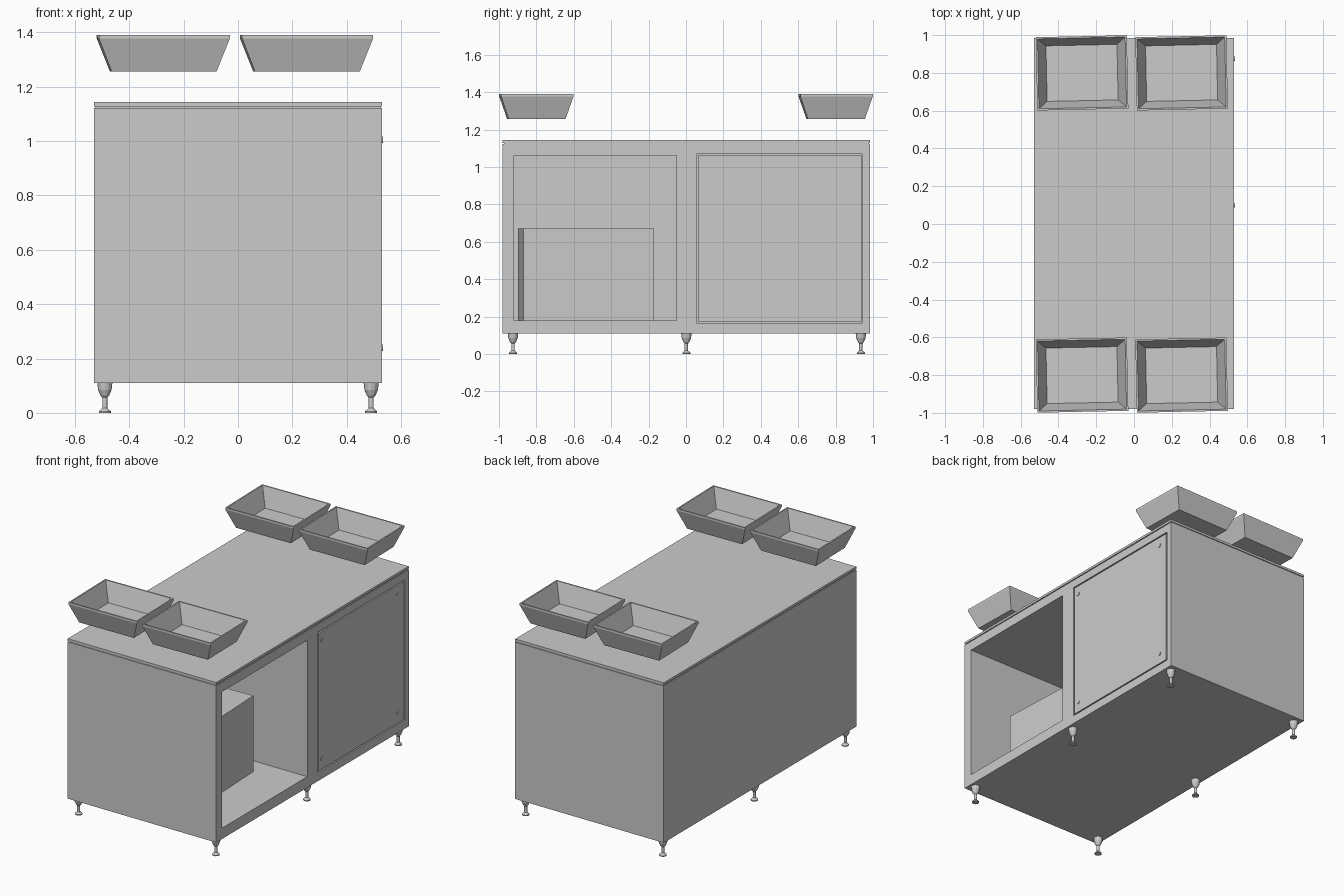
import bpy, bmesh, math
from mathutils import Matrix

default = bpy.data.objects.get("Cube")
if default:
    bpy.data.objects.remove(default, do_unlink=True)

grey = bpy.data.materials.new("plain grey")
grey.use_nodes = True
GREY = (0.6, 0.6, 0.6, 1)
grey.diffuse_color = GREY
grey.node_tree.nodes["Principled BSDF"].inputs["Base Color"].default_value = GREY


def finish(name, bm):
    bmesh.ops.recalc_face_normals(bm, faces=bm.faces)
    mesh = bpy.data.meshes.new(name)
    bm.to_mesh(mesh)
    bm.free()
    mesh.materials.append(grey)
    obj = bpy.data.objects.new(name, mesh)
    bpy.context.collection.objects.link(obj)
    return obj


def box(name, x, y, z):
    """Box from (low, high) ranges on each axis."""
    bm = bmesh.new()
    size = [r[1] - r[0] for r in (x, y, z)]
    mid = [(r[0] + r[1]) / 2 for r in (x, y, z)]
    bmesh.ops.create_cube(bm, size=1, matrix=Matrix.Translation(mid) @ Matrix.Diagonal(size + [1]))
    return finish(name, bm)


def cut(obj, cutter):
    mod = obj.modifiers.new("cut", 'BOOLEAN')
    mod.operation = 'DIFFERENCE'
    mod.solver = 'EXACT'
    mod.object = cutter
    bpy.context.view_layer.objects.active = obj
    bpy.ops.object.modifier_apply(modifier=mod.name)
    bpy.data.objects.remove(cutter, do_unlink=True)


# Cabinet body with an open bay and a shallow door recess on the left side
X, FRONT, BACK = 0.53, -0.98, 0.985
body = box("cabinet_body", (-X, X), (FRONT, BACK), (0.11, 1.122))
cut(body, box("bay_cutter", (-0.5, 0.6), (-0.92, -0.05), (0.18, 1.06)))
cut(body, box("door_cutter", (0.51, 0.6), (0.055, 0.945), (0.165, 1.07)))

# Worktop above a thin shadow gap
box("worktop_gap", (-X + 0.006, X - 0.006), (FRONT + 0.006, BACK - 0.006), (1.12, 1.13))
box("worktop", (-X, X), (FRONT, BACK), (1.128, 1.143))

# Door panel with its four corner fixings
box("door_panel", (0.505, X), (0.063, 0.937), (0.173, 1.062))
for y in (0.1, 0.875):
    for z in (0.24, 1.005):
        bm = bmesh.new()
        bmesh.ops.create_cone(bm, cap_ends=True, segments=12, radius1=0.012, radius2=0.012, depth=0.008,
                              matrix=Matrix.Translation((X, y, z)) @ Matrix.Rotation(math.pi / 2, 4, 'Y'))
        finish("door_fixing", bm)

# Slightly turned storage box inside the bay
crate = box("storage_box", (-0.7, 0), (0, 0.7), (0.178, 0.67))
crate.location = (0.26, -0.87, 0)
crate.rotation_euler.z = math.radians(2.4)


# Turned feet
PROFILE = [(0.022, 0), (0.022, 0.006), (0.009, 0.018), (0.009, 0.056),
           (0.016, 0.064), (0.025, 0.085), (0.028, 0.112)]


def foot(x, y):
    bm = bmesh.new()
    n = 12
    rings = [[bm.verts.new((x + r * math.cos(math.tau * i / n), y + r * math.sin(math.tau * i / n), z))
              for i in range(n)] for r, z in PROFILE]
    for low, high in zip(rings, rings[1:]):
        for i in range(n):
            j = (i + 1) % n
            bm.faces.new((low[i], low[j], high[j], high[i]))
    bm.faces.new(rings[0])
    bm.faces.new(rings[-1])
    finish("foot", bm)


for x in (-0.49, 0.49):
    for y in (-0.925, 0.002, 0.935):
        foot(x, y)


# Open trays with sloping walls, hovering above the worktop corners
def tray(x, y):
    bm = bmesh.new()
    # half width, half depth, height: outer base, outer rim, inner rim, inner floor
    loops = [(0.193, 0.152, 1.256), (0.241, 0.194, 1.378), (0.241, 0.194, 1.39),
             (0.232, 0.185, 1.39), (0.188, 0.147, 1.268)]
    rings = [[bm.verts.new((sx * w, sy * d, z)) for sx, sy in ((-1, -1), (1, -1), (1, 1), (-1, 1))]
             for w, d, z in loops]
    for low, high in zip(rings, rings[1:]):
        for i in range(4):
            j = (i + 1) % 4
            bm.faces.new((low[i], low[j], high[j], high[i]))
    bm.faces.new(rings[0])
    bm.faces.new(rings[-1])
    obj = finish("tray", bm)
    obj.location = (x, y, 0)
    obj.rotation_euler.z = math.radians(1.2)


for x in (-0.275, 0.252):
    for y in (-0.8, 0.8):
        tray(x, y)
